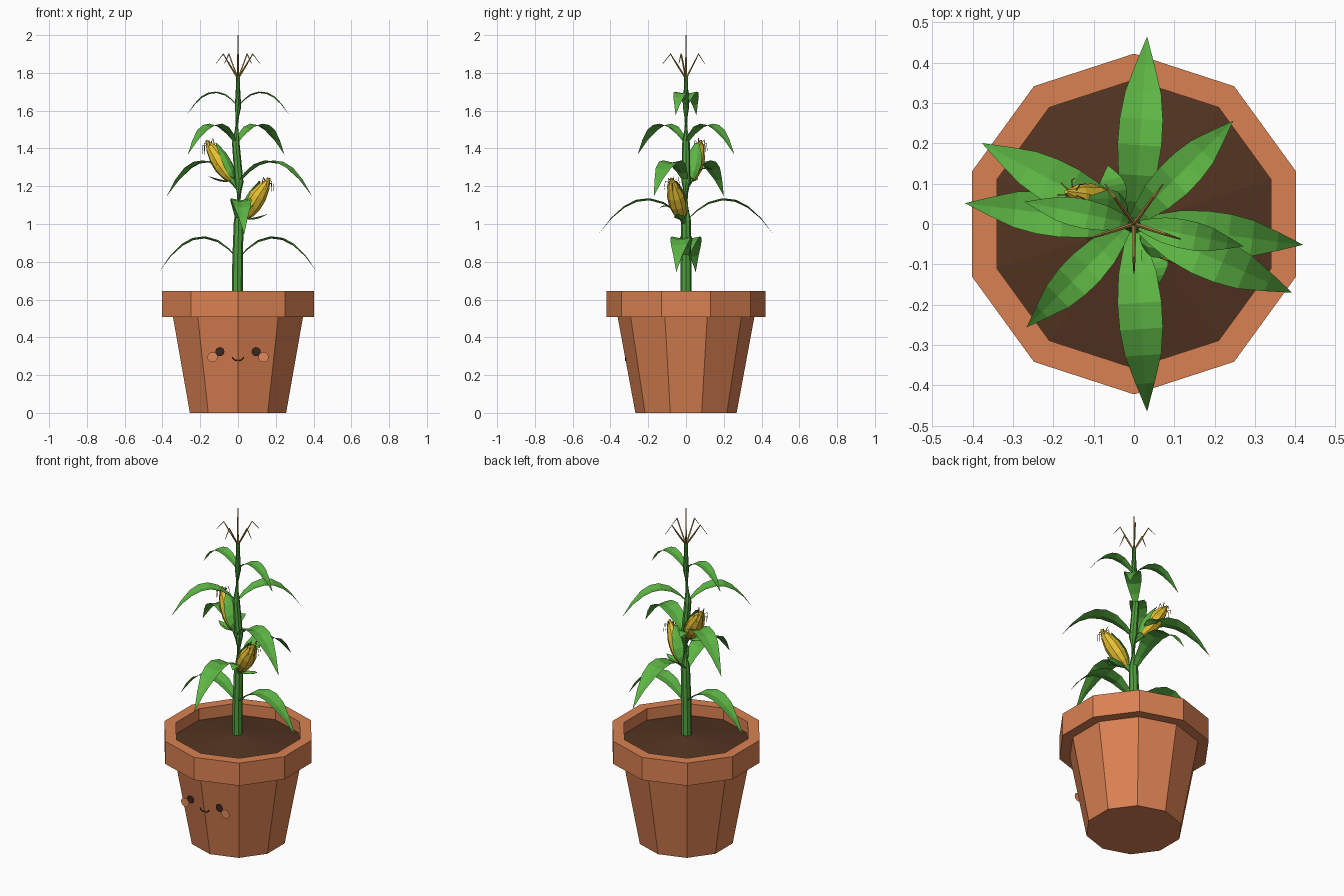
import bpy, bmesh, random
from math import sin, cos, pi, radians
from mathutils import Vector

random.seed(4)
if "Cube" in bpy.data.objects:
    bpy.data.objects.remove(bpy.data.objects["Cube"], do_unlink=True)


def material(name, r, g, b):
    lin = [((c / 255 + 0.055) / 1.055) ** 2.4 for c in (r, g, b)] + [1]
    m = bpy.data.materials.new(name)
    m.use_nodes = True
    m.diffuse_color = lin
    m.node_tree.nodes["Principled BSDF"].inputs["Base Color"].default_value = lin
    return m


TERRACOTTA = material("terracotta", 218, 129, 82)
SOIL = material("soil", 82, 52, 33)
LEAF = material("leaf green", 93, 181, 68)
STALK = material("stalk green", 80, 160, 62)
CORN = material("corn yellow", 232, 194, 50)
STRAW = material("straw", 190, 152, 78)
SILK = material("silk brown", 160, 105, 45)
DARK = material("dark brown", 58, 38, 30)
BLUSH = material("blush", 226, 138, 92)


def finish(name, bm, mat):
    bmesh.ops.remove_doubles(bm, verts=bm.verts, dist=1e-5)
    mesh = bpy.data.meshes.new(name)
    bm.to_mesh(mesh)
    bm.free()
    mesh.materials.append(mat)
    ob = bpy.data.objects.new(name, mesh)
    bpy.context.collection.objects.link(ob)
    return ob


def bridge(bm, rings, closed=True):
    """Join rows of points with quads."""
    rows = [[bm.verts.new(p) for p in r] for r in rings]
    n = len(rows[0])
    for a, b in zip(rows, rows[1:]):
        for i in range(n if closed else n - 1):
            j = (i + 1) % n
            bm.faces.new((a[i], a[j], b[j], b[i]))
    return rows


def lathe(name, profile, mat, sides=10):
    bm = bmesh.new()
    bridge(bm, [[(r * sin(2 * pi * i / sides), -r * cos(2 * pi * i / sides), z)
                 for i in range(sides)] for r, z in profile])
    bmesh.ops.remove_doubles(bm, verts=bm.verts, dist=1e-4)
    bmesh.ops.recalc_face_normals(bm, faces=bm.faces)
    return finish(name, bm, mat)


def tube(name, path, radii, mat, sides=4):
    bm = bmesh.new()
    pts = [Vector(p) for p in path]
    rings = []
    for i, p in enumerate(pts):
        d = pts[min(i + 1, len(pts) - 1)] - pts[max(i - 1, 0)]
        q = d.to_track_quat("Z", "Y")
        rings.append([p + q @ Vector((cos(2 * pi * k / sides), sin(2 * pi * k / sides), 0)) * radii[i]
                      for k in range(sides)])
    rows = bridge(bm, rings)
    bm.faces.new(rows[0][::-1])
    bm.faces.new(rows[-1])
    return finish(name, bm, mat)


# Leaf outline: position along the leaf, share of full width
OUTLINE = [(0, 0.2), (0.12, 0.55), (0.26, 0.86), (0.42, 1), (0.56, 0.98), (0.7, 0.82), (0.85, 0.43), (1, 0)]


def blade(name, origin, angle, reach, width, rise, fall, fold=0.2):
    """Arching leaf with a shallow fold along its midrib."""
    bm = bmesh.new()
    out = Vector((cos(angle), sin(angle), 0))
    side = Vector((-sin(angle), cos(angle), 0))
    rows = []
    for t, share in OUTLINE:
        w = width * share
        mid = Vector(origin) + out * reach * t + Vector((0, 0, rise * t + fall * t * t))
        lift = Vector((0, 0, w * fold))
        rows.append([mid - side * w + lift, mid, mid + side * w + lift])
    bridge(bm, rows, closed=False)
    return finish(name, bm, LEAF)


# Pot and soil
lathe("pot", [(0, 0), (0.268, 0), (0.362, 0.508), (0.422, 0.508), (0.422, 0.645),
              (0.357, 0.645), (0.357, 0.56)], TERRACOTTA)
lathe("soil", [(0.357, 0.575), (0, 0.632)], SOIL)

# Stalk, bending a little at each joint
joints = [(-0.004, 0.6, 0.029), (-0.002, 0.82, 0.028), (0.004, 1.02, 0.026), (0.006, 1.22, 0.023),
          (-0.012, 1.43, 0.02), (0.0, 1.62, 0.017), (0.0, 1.78, 0.011)]
tube("stalk", [(x, 0, z) for x, z, r in joints], [r for x, z, r in joints], STALK, 8)

# Leaf pairs: height, first angle, second angle, reach, arch
for n, (x, z, a, b, reach, k) in enumerate([(0, 0.812, -7, 173, 0.422, 1), (0, 1.012, 86, -86, 0.466, 1.02),
                                            (0, 1.215, -23.5, 152, 0.427, 1), (-0.01, 1.425, 45, 225, 0.362, 0.87),
                                            (0, 1.62, -11.5, 168.5, 0.277, 0.66)]):
    for s, ang in (("a", a), ("b", b)):
        blade(f"leaf_{n + 1}{s}", (x, 0, z), radians(ang), reach, 0.13 * min(reach, 0.42),
              0.505 * k, -0.572 * k)

# Tassel
tube("tassel_spike", [(0, 0, 1.76), (0, 0, 1.88), (0, 0, 2.0)], [0.006, 0.004, 0.0015], STRAW)
for i in range(5):
    a = radians(-90 + 72 * i)
    tube(f"tassel_branch_{i + 1}",
         [(r * cos(a), r * sin(a), z) for r, z in ((0, 1.77), (0.045, 1.84), (0.082, 1.9), (0.122, 1.85))],
         [0.005, 0.0045, 0.004, 0.0015], STRAW)


# Corn ears: the second is the first turned half way round and raised
def ear(label, s, dz):
    def place(x, y, z):
        return Vector((s * x, s * y, z + dz))

    base, tip = place(0.035, -0.025, 1.035), place(0.168, -0.08, 1.243)
    axis = tip - base
    shape = [(0, 0.02), (0.12, 0.036), (0.32, 0.047), (0.55, 0.046), (0.8, 0.03), (1, 0.005)]
    tube(f"cob_{label}", [base + axis * t for t, r in shape], [r for t, r in shape], CORN, 9)
    tube(f"ear_stem_{label}", [place(0, 0, 0.99), base + axis * 0.08], [0.012, 0.02], STALK, 6)

    # Husk hugging the inner side
    d = axis.normalized()
    u = Vector((-s, 0.4 * s, 0))
    u = (u - d * u.dot(d)).normalized()
    v = d.cross(u)
    bm = bmesh.new()
    rows = []
    for t, r, spread in ((0, 0.024, 75), (0.12, 0.042, 72), (0.32, 0.054, 66), (0.55, 0.053, 52), (0.82, 0.04, 18)):
        angles = [radians(spread * k / 2) for k in range(-2, 3)]
        rows.append([base + axis * t + (u * cos(a) + v * sin(a)) * r for a in angles])
    bridge(bm, rows, closed=False)
    finish(f"husk_{label}", bm, LEAF)

    # Husk strips folded open
    turn = 0 if s > 0 else pi
    blade(f"husk_fold_{label}_1", place(0.045, -0.03, 1.025), radians(-5) + turn, 0.115, 0.028, -0.02, 0.05, 0.35)
    blade(f"husk_fold_{label}_2", place(0.04, -0.03, 1.04), radians(-78) + turn, 0.118, 0.033, 0.16, -0.12)

    # Silk
    for i in range(7):
        a = 2 * pi * i / 7
        w = u * cos(a) + v * sin(a)
        k = random.uniform(0.8, 1.2)
        start = base + axis * 0.9 + w * 0.015
        tube(f"silk_{label}_{i + 1}", [start, start + (w * 0.02 + d * 0.012) * k,
                                       start + (w * 0.028 - Vector((0, 0, 0.035))) * k],
             [0.002, 0.002, 0.001], SILK, 3)


ear("lower", 1, 0)
ear("upper", -1, 0.2)


# Face: flat discs and a small mouth on the front of the pot
def disc(name, x, y, z, radius, mat):
    bm = bmesh.new()
    bm.faces.new([bm.verts.new((x + radius * cos(pi * i / 8), y, z + radius * sin(pi * i / 8)))
                  for i in range(16)])
    finish(name, bm, mat)


for side, s in (("left", 1), ("right", -1)):
    disc(f"eye_{side}", s * 0.096, -0.316, 0.324, 0.024, DARK)
    disc(f"cheek_{side}", s * 0.135, -0.313, 0.295, 0.027, BLUSH)
    curve = [(s * x, -0.321, z) for x, z in ((0.03, 0.293), (0.021, 0.282), (0.011, 0.276), (0.004, 0.281))]
    tube(f"mouth_{side}", curve, [0.003] * 4, DARK)
